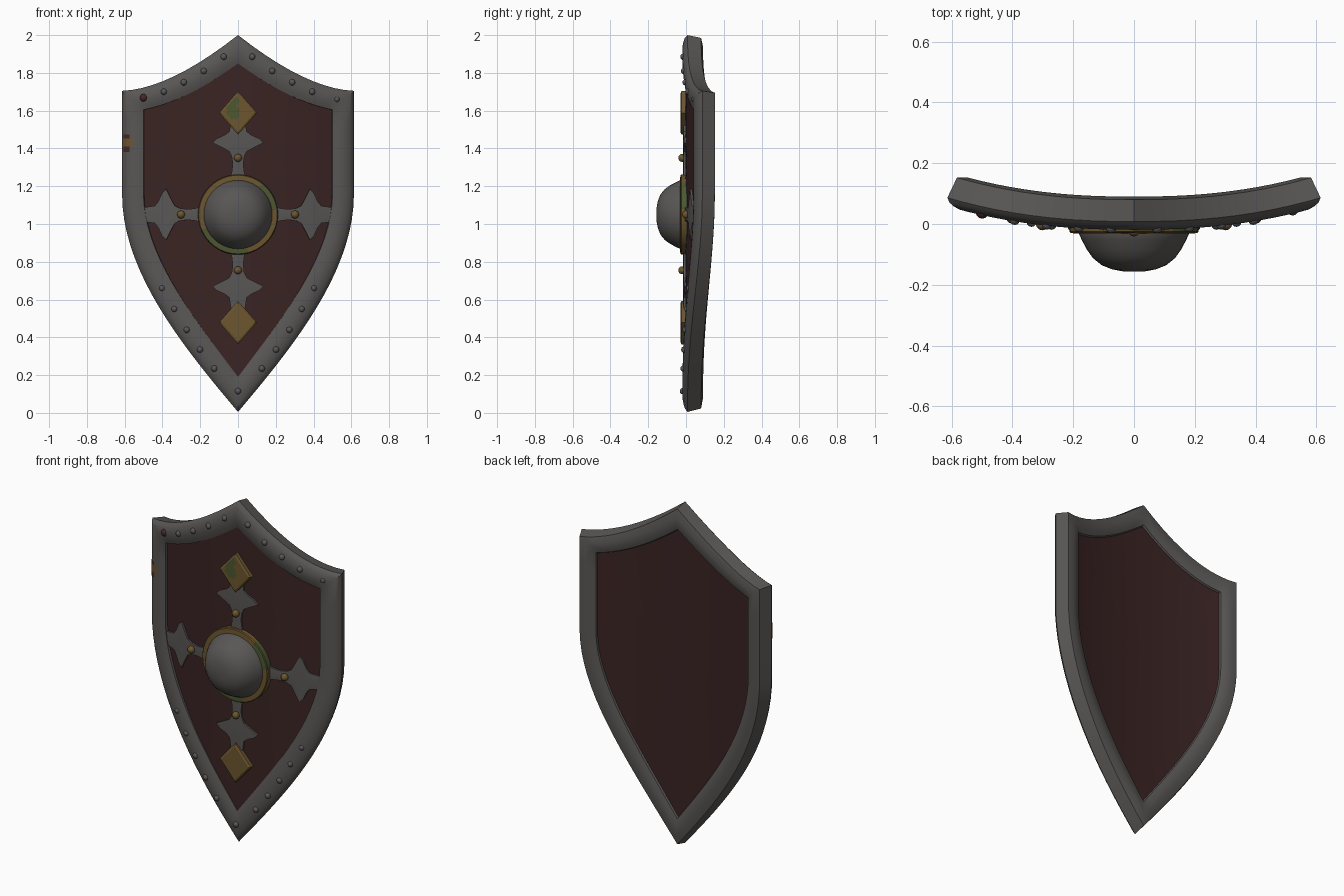
import bpy, bmesh, math
from mathutils import Vector, Matrix

if "Cube" in bpy.data.objects:
    bpy.data.objects.remove(bpy.data.objects["Cube"])

def material(name, col):
    m = bpy.data.materials.new(name)
    m.diffuse_color = (*col, 1)
    m.use_nodes = True
    m.node_tree.nodes["Principled BSDF"].inputs["Base Color"].default_value = m.diffuse_color
    return m

STEEL = material("grey steel", (0.1, 0.095, 0.091))
RED = material("dark red leather", (0.043, 0.0175, 0.017))
GOLD = material("old gold", (0.15, 0.093, 0.028))
GREEN = material("green patina", (0.075, 0.095, 0.03))
RUST = material("red rust", (0.06, 0.02, 0.019))
CZ = 1.05  # height of the boss

def bend(x, z, t):
    """Point on the curved shield, t is depth along the surface normal."""
    s = math.copysign(0.552 * abs(x) ** 1.3, x)
    n = 1 / math.sqrt(1 + s * s)
    return Vector((x - t * s * n, 0.24 * abs(x) ** 2.3 + t * n, z))

def on_board(x, z, t):
    """Point on the board, which sinks a little deeper towards its sides."""
    return bend(x, z, t + .05 * x * x)

def finish(name, bm, mats, angle=35):
    bmesh.ops.remove_doubles(bm, verts=bm.verts, dist=1e-5)
    bmesh.ops.recalc_face_normals(bm, faces=bm.faces)
    me = bpy.data.meshes.new(name)
    bm.to_mesh(me)
    bm.free()
    for m in mats:
        me.materials.append(m)
    ob = bpy.data.objects.new(name, me)
    bpy.context.collection.objects.link(ob)
    bpy.ops.object.select_all(action='DESELECT')
    ob.select_set(True)
    bpy.context.view_layer.objects.active = ob
    bpy.ops.object.shade_smooth_by_angle(angle=math.radians(angle))
    return ob

def bezier(pts, n):
    out = []
    for i in range(n):
        p = [Vector(q) for q in pts]
        while len(p) > 1:
            p = [a.lerp(b, i / n) for a, b in zip(p, p[1:])]
        out.append(p[0])
    return out

def outline(top, bottom):
    """Closed outline: curved top edge, straight side, curved point, mirrored."""
    half = bezier(top, 10) + bezier([top[-1], bottom[0]], 4) + bezier(bottom, 18)
    half.append(Vector(bottom[-1]))
    return half + [Vector((-p.x, p.y)) for p in half[-2:0:-1]]

OUTER = outline([(0, 2), (.366, 1.714), (.616, 1.705)],
                [(.616, 1.16), (.616, .75), (.3, .36), (0, .005)])
INNER = outline([(0, 1.85), (.28, 1.645), (.499, 1.605)],
                [(.499, 1.16), (.499, .82), (.2, .46), (0, .19)])

def loft(bm, loops, closed):
    rows = [[bm.verts.new(p) for p in lp] for lp in loops]
    pairs = list(zip(rows, rows[1:])) + ([(rows[-1], rows[0])] if closed else [])
    for a, b in pairs:
        for i in range(len(a)):
            j = (i + 1) % len(a)
            bm.faces.new((a[i], a[j], b[j], b[i]))
    return rows

# rounded steel rim
RIM = [(0, .008), (.1, -.006), (.22, -.013), (.4, -.019), (.6, -.019), (.82, -.014),
       (1, -.006), (1, .05), (.95, .068), (.9, .08), (.7, .088), (.4, .09), (.1, .08)]
bm = bmesh.new()
loft(bm, [[bend(*o.lerp(i, f), t) for o, i in zip(OUTER, INNER)] for f, t in RIM], True)
finish("rim", bm, [STEEL])

# red board, front and back
bm = bmesh.new()
centre = Vector((0, CZ))
for place, t in ((on_board, -.003), (bend, .07)):
    rows = loft(bm, [[place(*centre.lerp(p, f), t) for p in INNER]
                     for f in (1.02, .85, .68, .5, .3, .12)], False)
    c = bm.verts.new(place(0, CZ, t))
    last = rows[-1]
    for i in range(len(last)):
        bm.faces.new((last[i], last[(i + 1) % len(last)], c))
finish("board", bm, [RED])

# lathe around the boss axis
def lathe(profile, seg):
    return [[Vector((r * math.cos(a), y, CZ + r * math.sin(a)))
             for a in (2 * math.pi * k / seg for k in range(seg))] for r, y in profile]

# domed boss
bm = bmesh.new()
rows = loft(bm, lathe([(.182, .0), (.182, -.03), (.172, -.052), (.155, -.084), (.135, -.112),
                       (.107, -.135), (.072, -.149), (.035, -.156)], 40), False)
bm.faces.new(rows[-1])
finish("boss", bm, [STEEL], 50)

# gold ring with patina arcs
bm = bmesh.new()
loft(bm, lathe([(.17, .02), (.212, .02), (.212, -.025), (.208, -.03), (.17, -.032)], 48), True)
for f in bm.faces:
    c = f.calc_center_median()
    a = math.degrees(math.atan2(c.z - CZ, c.x)) % 360
    f.material_index = 1 if 8 < a < 50 or 205 < a < 285 else 0
finish("boss_ring", bm, [GOLD, GREEN])

# four flared cross arms: (distance from centre, half width)
ARM = [(.19, .042), (.23, .032), (.27, .028), (.31, .034), (.335, .047), (.355, .085),
       (.38, .134), (.402, .112), (.422, .068), (.44, .046), (.495, .038)]
for k, side in enumerate(("right", "top", "left", "bottom")):
    d = Vector((round(math.cos(k * math.pi / 2)), round(math.sin(k * math.pi / 2))))
    e = Vector((-d.y, d.x))
    bm = bmesh.new()
    secs = []
    for r, w in ARM:
        q = [(centre + d * r + e * w * s, t) for s, t in
             ((-1, .01), (-1, -.013), (0, -.016), (1, -.013), (1, .01))]
        secs.append([on_board(p.x, p.y, t) for p, t in q])
    rows = loft(bm, secs, False)
    bm.faces.new(rows[0])
    bm.faces.new(rows[-1])
    finish("cross_arm_" + side, bm, [STEEL], 20)

# gold diamonds, the upper one with patina patches
def diamond(name, cz, green):
    bm = bmesh.new()
    n = 8
    def pt(u, v, s, y):
        return Vector(((u - v) * .05 * s, y, cz + (u + v) * .0575 * s))
    g = [[bm.verts.new(pt(2 * i / n - 1, 2 * j / n - 1, .88, -.03)) for j in range(n + 1)]
         for i in range(n + 1)]
    for i in range(n):
        for j in range(n):
            f = bm.faces.new((g[i][j], g[i + 1][j], g[i + 1][j + 1], g[i][j + 1]))
            patch = math.hypot(i - 2.5, j - 5) < 2.3 or math.hypot(i - 5, j - 7) < 1.5
            f.material_index = int(green and patch)
    ring = [(-1, -1), (1, -1), (1, 1), (-1, 1)]
    loft(bm, [[pt(u, v, s, y) for u, v in ring]
              for s, y in ((.88, -.03), (1, -.024), (1, .01))], False)
    finish(name, bm, [GOLD, GREEN], 15)

diamond("upper_diamond", 1.588, True)
diamond("lower_diamond", .478, False)

# rivets
def rivets(name, spots, r, mat):
    bm = bmesh.new()
    for x, z, t in spots:
        bmesh.ops.create_uvsphere(bm, u_segments=12, v_segments=8, radius=r,
                                  matrix=Matrix.Translation(bend(x, z, t)))
    finish(name, bm, [mat], 60)

RIM_SPOTS = [(.075, 1.885, -.014), (.18, 1.81, -.015), (.285, 1.75, -.015), (.39, 1.70, -.014),
             (.125, .235, -.015), (.2, .335, -.015), (.27, .44, -.014),
             (.335, .55, -.012), (.4, .66, -.011)]
rivets("rim_rivets", [(s * x, z, t) for x, z, t in RIM_SPOTS for s in (1, -1)]
       + [(0, .115, -.016), (.52, 1.66, -.009)], .017, STEEL)
rivets("rusty_rivet", [(-.497, 1.668, -.009)], .022, RUST)
rivets("cross_rivets", [(.3, CZ, -.015), (-.3, CZ, -.015), (0, CZ + .3, -.02),
                        (0, CZ - .295, -.02)], .021, GOLD)

# worn patch on the left rim: thin strips that follow the rim profile
bm = bmesh.new()
front = RIM[1:5]
for z0, z1, w, m in ((1.38, 1.41, 3, 1), (1.41, 1.452, 4, 0), (1.452, 1.475, 3, 1)):
    for (f0, t0), (f1, t1) in list(zip(front, front[1:]))[:w - 1]:
        q = [(f0, t0, z0), (f1, t1, z0), (f1, t1, z1), (f0, t0, z1)]
        face = bm.faces.new([bm.verts.new(bend(-.616 + .117 * f, z, t - .0025)) for f, t, z in q])
        face.material_index = m
finish("worn_patch", bm, [GOLD, RUST])
